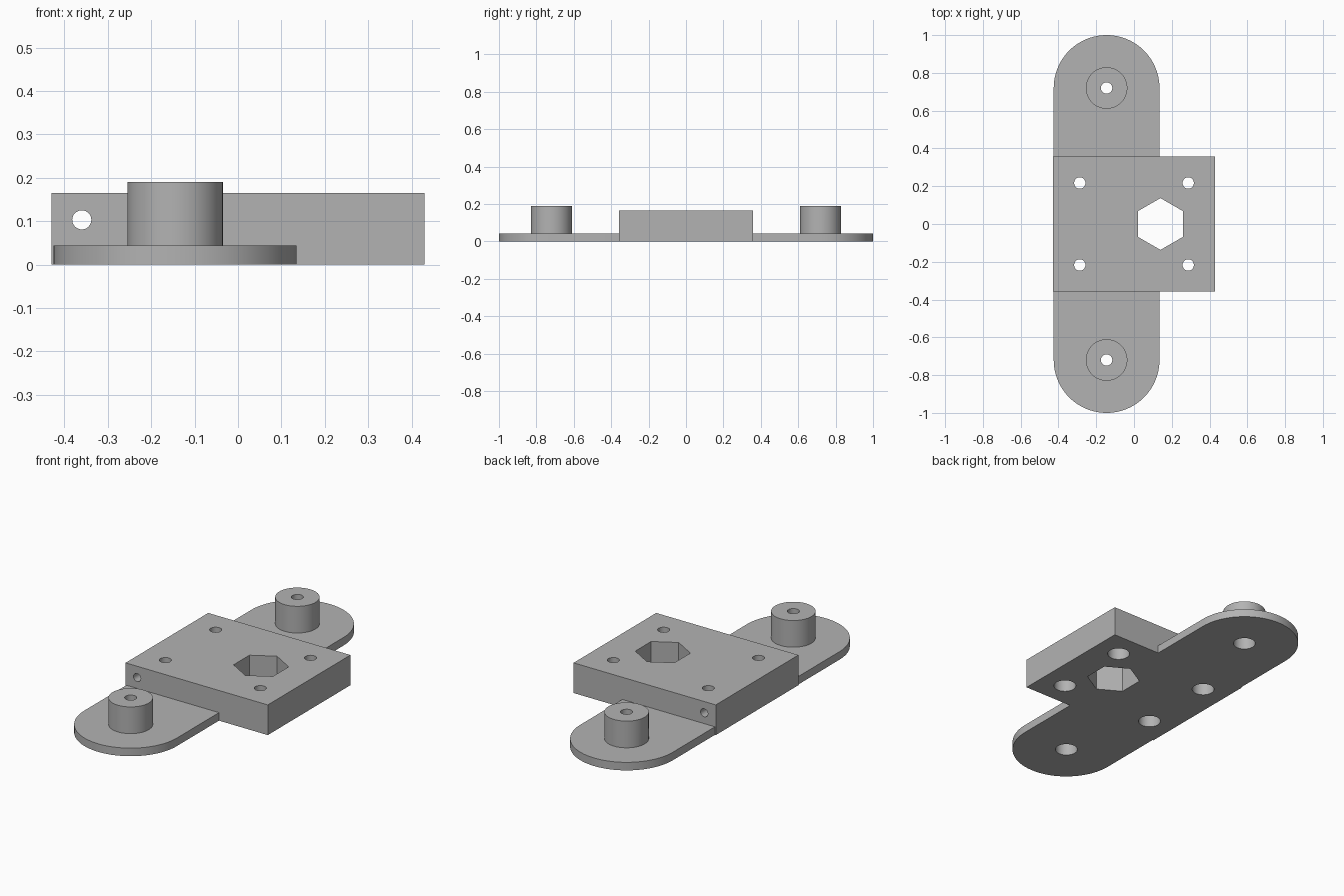
import bpy
import bmesh
from math import cos, sin, pi, radians
from mathutils import Matrix

cube = bpy.data.objects.get("Cube")
if cube:
    bpy.data.objects.remove(cube, do_unlink=True)

grey = bpy.data.materials.new("plain grey")
grey.use_nodes = True
colour = (0.45, 0.45, 0.45, 1)
grey.diffuse_color = colour
grey.node_tree.nodes["Principled BSDF"].inputs["Base Color"].default_value = colour


def arc(cx, cy, r, start, end, n):
    """Points along an arc, both ends included."""
    return [(cx + r * cos(start + (end - start) * i / n),
             cy + r * sin(start + (end - start) * i / n)) for i in range(n + 1)]


def circle(cx, cy, r, n=48, turn=0):
    return arc(cx, cy, r, turn, turn + 2 * pi, n)[:-1]


def prism(name, outline, z0, z1):
    """Extrude a flat outline upwards into a solid."""
    bm = bmesh.new()
    face = bm.faces.new([bm.verts.new((x, y, z0)) for x, y in outline])
    top = bmesh.ops.extrude_face_region(bm, geom=[face])["geom"]
    bmesh.ops.translate(bm, vec=(0, 0, z1 - z0),
                        verts=[v for v in top if isinstance(v, bmesh.types.BMVert)])
    bmesh.ops.recalc_face_normals(bm, faces=bm.faces)
    mesh = bpy.data.meshes.new(name)
    bm.to_mesh(mesh)
    bm.free()
    mesh.materials.append(grey)
    ob = bpy.data.objects.new(name, mesh)
    bpy.context.collection.objects.link(ob)
    return ob


def combine(body, tool, operation):
    """Apply a boolean and discard the tool."""
    mod = body.modifiers.new(operation, 'BOOLEAN')
    mod.operation = operation
    mod.solver = 'EXACT'
    mod.object = tool
    bpy.context.view_layer.objects.active = body
    bpy.ops.object.modifier_apply(modifier=mod.name)
    bpy.data.objects.remove(tool, do_unlink=True)


ARM_X, BOSS_Y = -0.145, 0.72
BLOCK_TOP, BOSS_TOP = 0.165, 0.19
HALF_X, HALF_Y = 0.43, 0.357

# Central block
body = prism("mounting_bracket", [(-HALF_X, -HALF_Y), (HALF_X, -HALF_Y),
                                  (HALF_X, HALF_Y), (-HALF_X, HALF_Y)], 0, BLOCK_TOP)

# Long plate with round ends
plate = prism("base_plate", arc(ARM_X, BOSS_Y, 0.28, 0, pi, 48)
              + arc(ARM_X, -BOSS_Y, 0.28, pi, 2 * pi, 48), 0, 0.044)
combine(body, plate, 'UNION')

# Bosses on the two arms
for side in (-1, 1):
    boss = prism("boss", circle(ARM_X, side * BOSS_Y, 0.11), 0.02, BOSS_TOP)
    combine(body, boss, 'UNION')

# Screw holes, widened from below for the screw heads
holes = [(ARM_X, s * BOSS_Y, 0.13) for s in (-1, 1)]
holes += [(sx * 0.287, sy * 0.217, 0.1) for sx in (-1, 1) for sy in (-1, 1)]
for x, y, depth in holes:
    combine(body, prism("screw_hole", circle(x, y, 0.03, 32), -0.1, 0.3), 'DIFFERENCE')
    combine(body, prism("screw_head_recess", circle(x, y, 0.057), -0.1, depth), 'DIFFERENCE')

# Hexagonal opening
combine(body, prism("hex_opening", circle(0.14, 0, 0.137, 6, pi / 2), -0.1, 0.3), 'DIFFERENCE')

# Cross hole running front to back
cross = prism("cross_hole", circle(0, 0, 0.022, 32), -0.5, 0.5)
cross.data.transform(Matrix.Translation((-0.36, 0, 0.103)) @ Matrix.Rotation(pi / 2, 4, 'X'))
combine(body, cross, 'DIFFERENCE')

# Smooth round walls, crisp edges
bpy.ops.object.select_all(action='DESELECT')
body.select_set(True)
bpy.context.view_layer.objects.active = body
bpy.ops.object.shade_smooth_by_angle(angle=radians(30))
